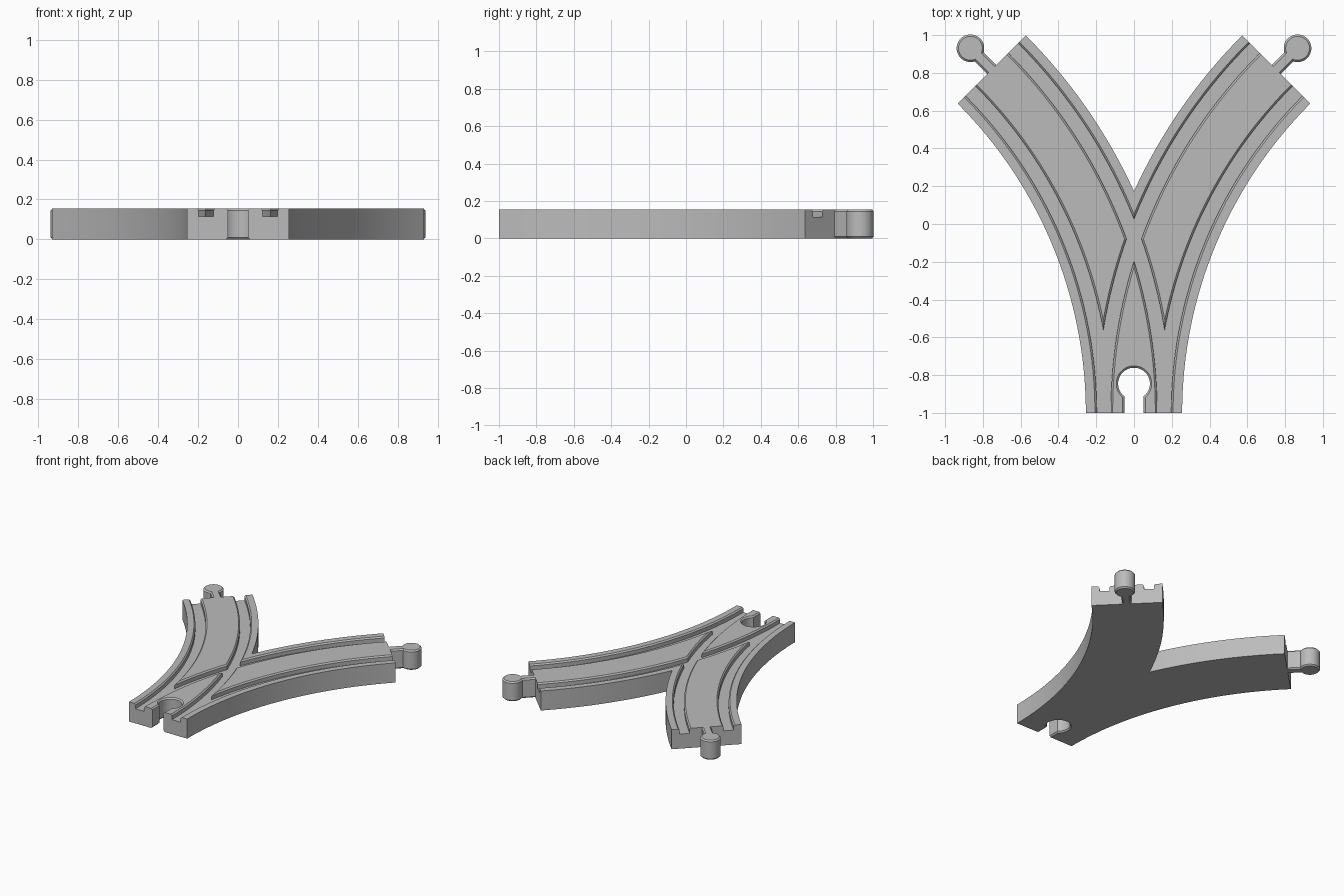
import bpy, bmesh
from math import sin, cos, asin, acos, pi
from mathutils import Matrix

cube = bpy.data.objects.get("Cube")
if cube:
    bpy.data.objects.remove(cube, do_unlink=True)

H = 0.155        # track thickness
R = 2.57         # centre-line radius of each branch
HALF = 0.255     # half track width
GAUGE = 0.16     # wheel groove offset from the centre line
C = 0.01         # edge chamfer
STEPS = 48

grey = bpy.data.materials.new("light_grey")
grey.use_nodes = True
colour = (0.5, 0.5, 0.5, 1)
grey.diffuse_color = colour
grey.node_tree.nodes["Principled BSDF"].inputs["Base Color"].default_value = colour


def loft(name, outline, levels, matrix=Matrix()):
    """Stack the outline at each (height, offset) level and close the ends."""
    bm = bmesh.new()
    rings = [[bm.verts.new((x, y, z)) for x, y in outline(off)] for z, off in levels]
    n = len(rings[0])
    for low, high in zip(rings, rings[1:]):
        for i in range(n):
            j = (i + 1) % n
            bm.faces.new((low[i], low[j], high[j], high[i]))
    bm.faces.new(rings[0][::-1])
    bm.faces.new(rings[-1])
    bm.transform(matrix)
    bmesh.ops.recalc_face_normals(bm, faces=bm.faces)
    mesh = bpy.data.meshes.new(name)
    bm.to_mesh(mesh)
    bm.free()
    mesh.materials.append(grey)
    obj = bpy.data.objects.new(name, mesh)
    bpy.context.collection.objects.link(obj)
    return obj


def arc(radius, start, end):
    """Points on an arc of the right-hand branch."""
    angles = [start + (end - start) * i / STEPS for i in range(STEPS + 1)]
    return [(R - radius * cos(a), -1 + radius * sin(a)) for a in angles]


def fork(_):
    outer = R + HALF
    side = arc(R - HALF, 0, pi / 4) + arc(outer, pi / 4, acos(R / outer))
    side[-1] = (0, side[-1][1])
    return side + [(-x, y) for x, y in side[-2::-1]]


def keyhole(radius, half, length, start):
    """Round head on a straight neck running along +y."""
    def outline(off):
        r, h = radius + off, half + off
        a = asin(h / r)
        turn = [a + (2 * pi - 2 * a) * i / STEPS for i in range(STEPS + 1)]
        head = [(r * sin(t), length - r * cos(t)) for t in turn]
        return head + [(-h, start), (h, start)]
    return outline


def cut(target, cutter):
    mod = target.modifiers.new("cut", 'BOOLEAN')
    mod.operation, mod.solver, mod.object = 'DIFFERENCE', 'EXACT', cutter
    bpy.context.view_layer.objects.active = target
    bpy.ops.object.modifier_apply(modifier=mod.name)
    bpy.data.objects.remove(cutter, do_unlink=True)


def smooth(obj):
    bpy.ops.object.select_all(action='DESELECT')
    obj.select_set(True)
    bpy.context.view_layer.objects.active = obj
    bpy.ops.object.shade_smooth_by_angle(angle=pi / 7)


# Forked track body
track = loft("forked_track", fork, [(0, 0), (H, 0)])

# Wheel grooves with chamfered lips, two per branch
for side in (1, -1):
    mirror = Matrix.Diagonal((side, 1, 1, 1))
    for offset in (GAUGE, -GAUGE):
        def groove(half):
            r = R + offset
            return arc(r - half, -0.02, pi / 4 + 0.02) + arc(r + half, pi / 4 + 0.02, -0.02)
        levels = [(0.115, 0.037), (H - C, 0.037), (H + C, 0.037 + 2 * C)]
        cut(track, loft("groove_cutter", groove, levels, mirror))

# Connector socket at the single end
socket = keyhole(0.084, 0.05, 0.155, -0.05)
cut(track, loft("socket_cutter", socket,
                [(-C, 2 * C), (C, 0), (H - C, 0), (H + C, 2 * C)],
                Matrix.Translation((0, -1, 0))))
smooth(track)

# Connector pegs at the two branch ends
peg = keyhole(0.073, 0.033, 0.16, 0)
for side, name in ((1, "left_peg"), (-1, "right_peg")):
    place = (Matrix.Translation((side * R * (1 - cos(pi / 4)), R * sin(pi / 4) - 1, 0))
             @ Matrix.Rotation(-side * pi / 4, 4, 'Z'))
    smooth(loft(name, peg, [(0, -C), (C, 0), (H - C, 0), (H, -C)], place))
